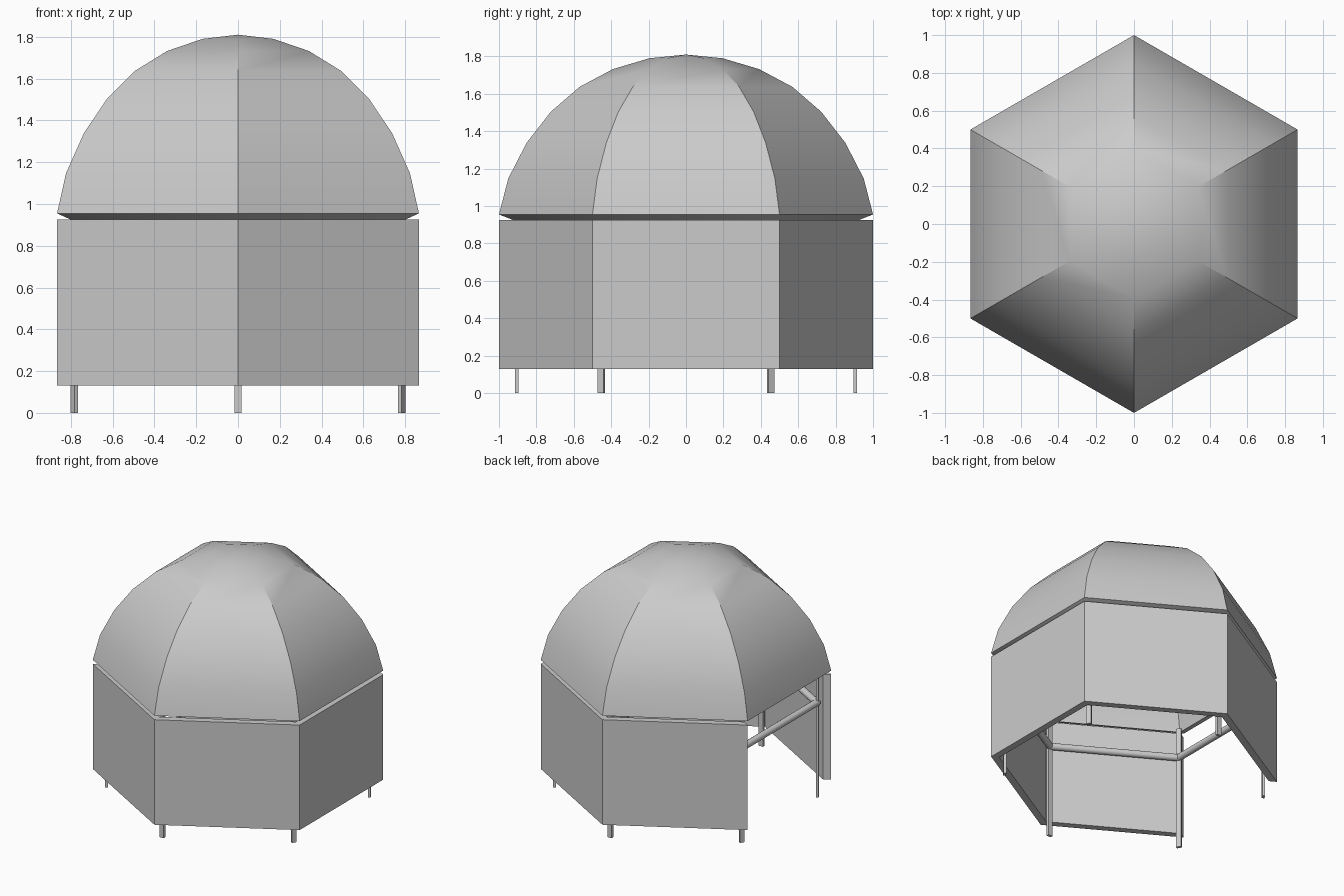
import bpy, bmesh
from math import radians, sin, cos, sqrt
from mathutils import Vector

if "Cube" in bpy.data.objects:
    bpy.data.objects.remove(bpy.data.objects["Cube"])

APO = sqrt(3) / 2  # apothem of a unit hexagon


def corner(i, r, z):
    a = radians(30 + 60 * i)
    return Vector((r * cos(a), r * sin(a), z))


def make(name, bm):
    bmesh.ops.recalc_face_normals(bm, faces=bm.faces)
    me = bpy.data.meshes.new(name)
    bm.to_mesh(me)
    bm.free()
    ob = bpy.data.objects.new(name, me)
    bpy.context.collection.objects.link(ob)
    return ob


def smooth(ob, angle):
    bpy.ops.object.select_all(action='DESELECT')
    ob.select_set(True)
    bpy.context.view_layer.objects.active = ob
    bpy.ops.object.shade_smooth_by_angle(angle=radians(angle))


# Dome roof: thick hexagonal shell, profile given at the flat sides
outer = [(APO, .955), (.823, 1.147), (.738, 1.338), (.627, 1.503),
         (.493, 1.637), (.339, 1.732), (.17, 1.79), (0, 1.81)]
inner = [(x * .924, (z - .955) * .95 + .925) for x, z in outer]
bm = bmesh.new()
bases = []
for prof in (outer, inner):
    rings = [[bm.verts.new(corner(i, x / APO, z)) for i in range(6)] for x, z in prof[:-1]]
    apex = bm.verts.new((0, 0, prof[-1][1]))
    for a, b in zip(rings, rings[1:]):
        for i in range(6):
            j = (i + 1) % 6
            bm.faces.new((a[i], a[j], b[j], b[i]))
    for i in range(6):
        bm.faces.new((rings[-1][i], rings[-1][(i + 1) % 6], apex))
    bases.append(rings[0])
for i in range(6):
    j = (i + 1) % 6
    bm.faces.new((bases[0][i], bases[1][i], bases[1][j], bases[0][j]))
smooth(make("dome_roof", bm), 30)

# Wall panels on five sides, left side open
bm = bmesh.new()
T = .05 / APO
sections = [[bm.verts.new(corner(i, r, z)) for r, z in
             ((1, .13), (1, .925), (1 - T, .925), (1 - T, .13))] for i in range(3, 9)]
for a, b in zip(sections, sections[1:]):
    for k in range(4):
        bm.faces.new((a[k], b[k], b[(k + 1) % 4], a[(k + 1) % 4]))
bm.faces.new(sections[0])
bm.faces.new(sections[-1])
make("wall_panels", bm)

# Flat corner posts and the round rail ring joining them
for i in range(6):
    bpy.ops.mesh.primitive_cube_add(size=1, location=corner(i, .905, .47),
                                    rotation=(0, 0, radians(30 + 60 * i)))
    post = bpy.context.object
    post.name = f"post_{i + 1}"
    post.scale = (.02, .035, .94)

    a, b = corner(i, .9, .71), corner(i + 1, .9, .71)
    d = b - a
    bpy.ops.mesh.primitive_cylinder_add(vertices=16, radius=.025, depth=d.length + .02,
                                        location=(a + b) / 2,
                                        rotation=d.to_track_quat('Z', 'Y').to_euler())
    rail = bpy.context.object
    rail.name = f"rail_{i + 1}"
    smooth(rail, 40)
